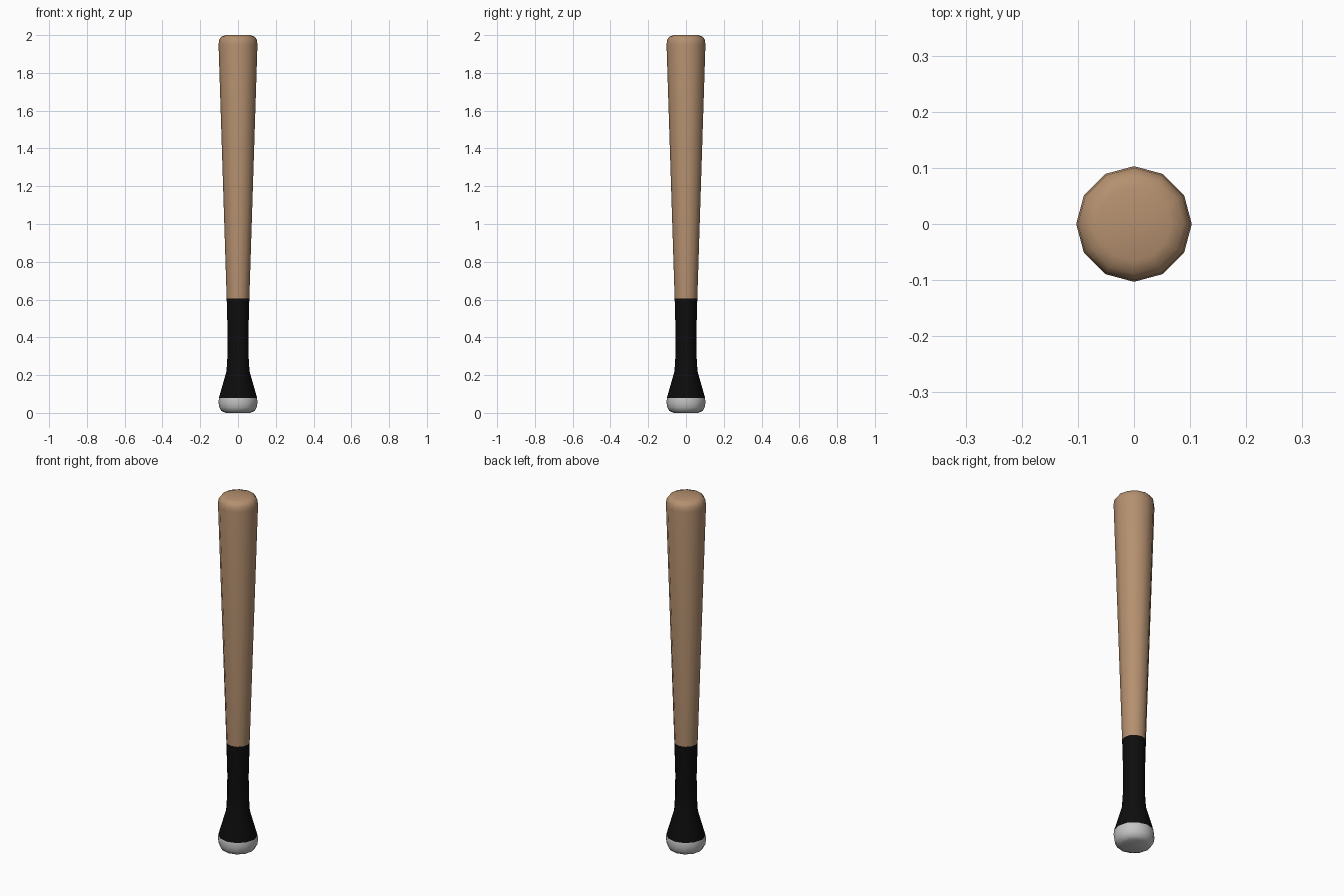
import bpy, bmesh, math

if "Cube" in bpy.data.objects:
    bpy.data.objects.remove(bpy.data.objects["Cube"])

SIDES = 12

def material(name, rgb):
    m = bpy.data.materials.new(name)
    m.diffuse_color = (*rgb, 1)
    m.use_nodes = True
    m.node_tree.nodes["Principled BSDF"].inputs["Base Color"].default_value = m.diffuse_color
    return m

mats = [material("grey_knob", (0.55, 0.55, 0.55)),
        material("black_grip", (0.004, 0.004, 0.004)),
        material("tan_wood", (0.46, 0.28, 0.16))]

# Bat outline from knob to tip: (radius, height)
profile = [(0.065, 0.0), (0.088, 0.01), (0.099, 0.03), (0.103, 0.055), (0.101, 0.08),
           (0.061, 0.22), (0.056, 0.30), (0.055, 0.42), (0.060, 0.605),
           (0.103, 1.95), (0.100, 1.975), (0.088, 1.992), (0.065, 2.0)]

bm = bmesh.new()
rings = []
for r, z in profile:
    rings.append([bm.verts.new((r * math.cos(a), r * math.sin(a), z))
                  for a in (2 * math.pi * i / SIDES for i in range(SIDES))])
for lo, hi in zip(rings, rings[1:]):
    for i in range(SIDES):
        j = (i + 1) % SIDES
        bm.faces.new((lo[i], lo[j], hi[j], hi[i]))

# Flat ends
bm.faces.new(rings[0][::-1])
bm.faces.new(rings[-1])

# Colour bands by height, smooth shading
for f in bm.faces:
    z = f.calc_center_median().z
    f.material_index = 0 if z < 0.08 else 1 if z < 0.605 else 2
    f.smooth = True

mesh = bpy.data.meshes.new("bat")
bm.to_mesh(mesh)
bm.free()
for m in mats:
    mesh.materials.append(m)
bat = bpy.data.objects.new("bat", mesh)
bpy.context.collection.objects.link(bat)
